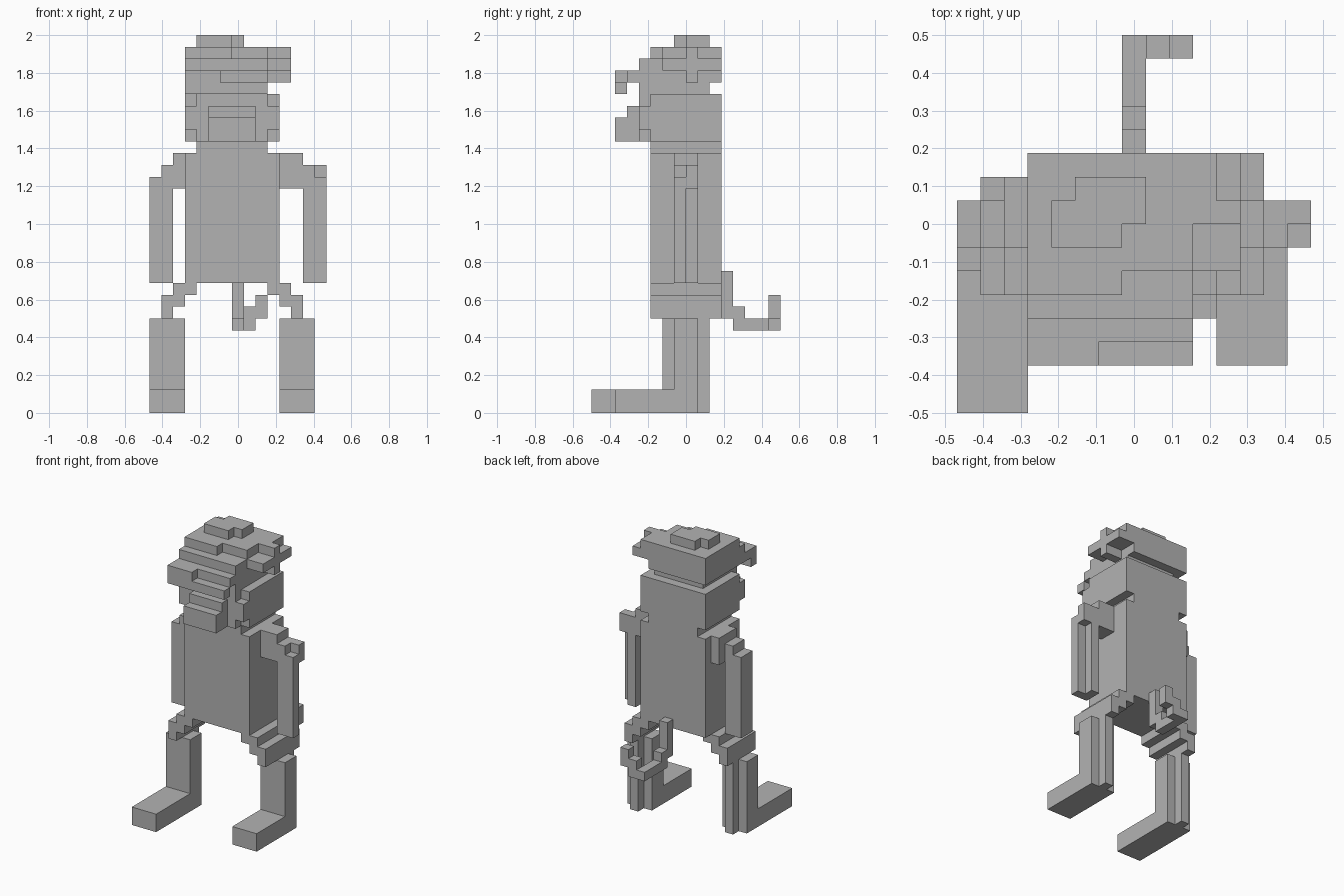
import bpy
import bmesh
from mathutils import Vector

if "Cube" in bpy.data.objects:
    bpy.data.objects.remove(bpy.data.objects["Cube"], do_unlink=True)

# One block of the grid, and the grid's corner
UNIT = 1 / 16
ORIGIN = Vector((-7.5, -8, 0))

grey = bpy.data.materials.new("neutral_grey")
grey.use_nodes = True
colour = (0.45, 0.45, 0.45, 1)
grey.diffuse_color = colour
grey.node_tree.nodes["Principled BSDF"].inputs["Base Color"].default_value = colour

parts = {}


def add_box(part, x, y, z):
    """Fill the cells between the given limits on each axis."""
    cells = parts.setdefault(part, set())
    for i in range(*x):
        for j in range(*y):
            for k in range(*z):
                cells.add((i, j, k))


def build_part(name, cells, solid):
    """Make the outer skin of a part, leaving out hidden faces."""
    bm = bmesh.new()
    for cell in cells:
        centre = Vector(cell) + Vector((0.5, 0.5, 0.5))
        for axis in range(3):
            for sign in (-1, 1):
                normal = Vector((0, 0, 0))
                normal[axis] = sign
                neighbour = tuple(int(c + n) for c, n in zip(cell, normal))
                if neighbour in solid:
                    continue
                side = Vector((0, 0, 0))
                side[(axis + 1) % 3] = 1
                up = normal.cross(side)
                corners = (-side - up, side - up, side + up, up - side)
                bm.faces.new([bm.verts.new((centre + (normal + c) / 2 + ORIGIN) * UNIT)
                              for c in corners])
    bmesh.ops.remove_doubles(bm, verts=bm.verts, dist=UNIT / 100)
    bmesh.ops.dissolve_limit(bm, angle_limit=0.01, verts=bm.verts, edges=bm.edges)
    mesh = bpy.data.meshes.new(name)
    bm.to_mesh(mesh)
    bm.free()
    mesh.materials.append(grey)
    bpy.context.collection.objects.link(bpy.data.objects.new(name, mesh))


# Trunk and neck
depth = (5, 11)
add_box("torso", x=(3, 11), y=depth, z=(11, 22))
add_box("neck", x=(4, 10), y=depth, z=(22, 23))

# Legs: foot, shin and calf ridge
for leg, left, toe, shin, heel in (("right_leg", 0, 0, 6, 8),
                                   ("left_leg", 11, 2, 7, 9)):
    width = (left, left + 3)
    add_box(leg, x=width, y=(toe, heel), z=(0, 2))
    add_box(leg, x=width, y=(shin, heel), z=(2, 8))
    add_box(leg, x=(left + 1, left + 2), y=(heel, heel + 1), z=(0, 8))

# Hips: three steps running outward and down
for hip, inner, step, back in (("right_hip", 3, -1, 10), ("left_hip", 10, 1, 11)):
    for n, height in enumerate(((10, 11), (9, 11), (8, 10))):
        column = inner + n * step
        add_box(hip, x=(column, column + 1), y=(5, back), z=height)

# Right arm
add_box("right_arm", x=(2, 3), y=(7, 10), z=(19, 22))
add_box("right_arm", x=(1, 2), y=(7, 9), z=(11, 21))
add_box("right_arm", x=(0, 1), y=(7, 9), z=(11, 20))

# Left arm
add_box("left_arm", x=(11, 13), y=(7, 9), z=(19, 22))
add_box("left_arm", x=(13, 14), y=(7, 9), z=(11, 21))
add_box("left_arm", x=(14, 15), y=(7, 8), z=(11, 20))
add_box("left_arm", x=(14, 15), y=(8, 9), z=(19, 21))

# Tail, curling to the side at its tip
add_box("tail", x=(7, 8), y=(11, 12), z=(8, 12))
add_box("tail", x=(7, 8), y=(12, 13), z=(7, 9))
add_box("tail", x=(7, 8), y=(13, 16), z=(7, 8))
add_box("tail", x=(8, 9), y=(15, 16), z=(7, 9))
add_box("tail", x=(9, 10), y=(15, 16), z=(8, 10))

# Head and face
add_box("head", x=(3, 11), y=depth, z=(23, 27))
add_box("head", x=(4, 10), y=(4, 10), z=(27, 28))
add_box("face", x=(4, 10), y=(4, 5), z=(23, 27))
add_box("face", x=(3, 11), y=(4, 5), z=(24, 26))
add_box("muzzle", x=(5, 9), y=(2, 4), z=(23, 25))
add_box("muzzle", x=(5, 9), y=(3, 4), z=(25, 26))

# Hat brim
add_box("hat_brim", x=(3, 10), y=(2, 3), z=(27, 28))
add_box("hat_brim", x=(3, 6), y=(2, 3), z=(28, 29))
add_box("hat_brim", x=(3, 10), y=(3, 5), z=(28, 29))
add_box("hat_brim", x=(3, 10), y=(4, 5), z=(29, 30))

# Hat crown and button
add_box("hat_crown", x=(3, 10), y=depth, z=(28, 30))
add_box("hat_crown", x=(3, 7), y=depth, z=(30, 31))
add_box("hat_crown", x=(7, 10), y=(6, 11), z=(30, 31))
add_box("hat_button", x=(4, 7), y=(7, 9), z=(31, 32))
add_box("hat_button", x=(7, 8), y=(8, 9), z=(31, 32))
add_box("hat_button", x=(5, 8), y=(9, 10), z=(31, 32))

# Side flap of the hat
add_box("hat_flap", x=(10, 12), y=(6, 11), z=(29, 30))
add_box("hat_flap", x=(10, 12), y=(8, 9), z=(28, 31))
add_box("hat_flap", x=(10, 11), y=(9, 11), z=(30, 31))

solid = set().union(*parts.values())
for name, cells in parts.items():
    build_part(name, cells, solid)
